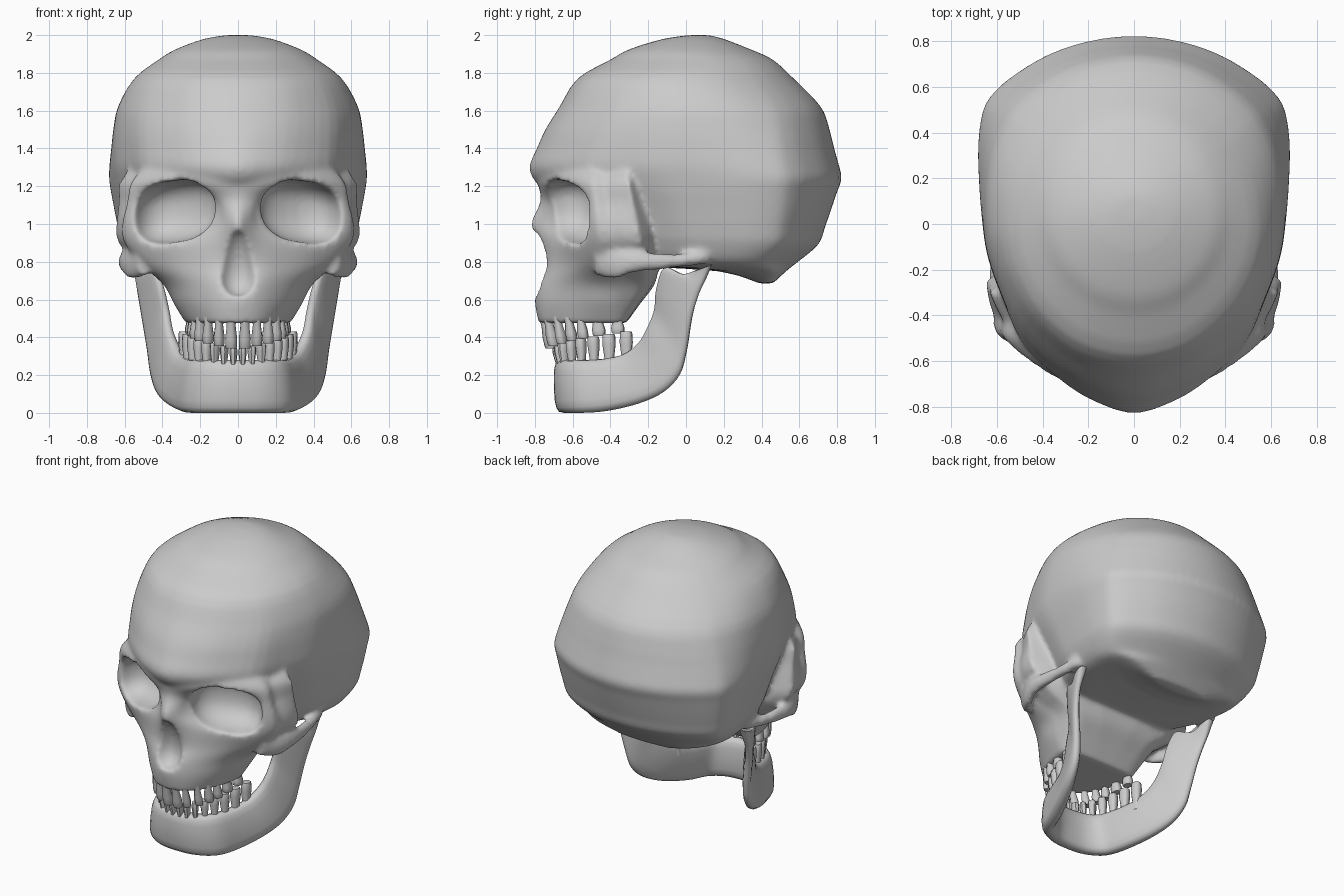
import bpy, bmesh, math
from mathutils import Vector

if "Cube" in bpy.data.objects:
    bpy.data.objects.remove(bpy.data.objects["Cube"])


def smooth_path(pts, n, closed=False):
    """Catmull-Rom refinement of points of any dimension."""
    out, m = [], len(pts)
    for i in range(m if closed else m - 1):
        def get(j):
            return pts[j % m] if closed else pts[min(max(j, 0), m - 1)]
        a, b, c, d = get(i - 1), get(i), get(i + 1), get(i + 2)
        for k in range(n):
            t = k / n
            out.append(tuple(0.5 * (2*q + (r-p)*t + (2*p-5*q+4*r-s)*t*t + (3*q-p-3*r+s)*t**3)
                             for p, q, r, s in zip(a, b, c, d)))
    if not closed:
        out.append(tuple(pts[-1]))
    return out


def add_loft(bm, rings):
    vs = [[bm.verts.new(p) for p in r] for r in rings]
    n = len(vs[0])
    for a, b in zip(vs, vs[1:]):
        for i in range(n):
            j = (i + 1) % n
            bm.faces.new((a[i], a[j], b[j], b[i]))
    bm.faces.new(vs[0])
    bm.faces.new(vs[-1])


def make(name, lofts):
    bm = bmesh.new()
    for rings in lofts:
        add_loft(bm, rings)
    bmesh.ops.recalc_face_normals(bm, faces=bm.faces)
    me = bpy.data.meshes.new(name)
    bm.to_mesh(me)
    bm.free()
    ob = bpy.data.objects.new(name, me)
    bpy.context.collection.objects.link(ob)
    return ob


def level_loft(name, outlines, n):
    """Smooth loft through (z, half outline) levels, mirrored in x."""
    flat = []
    for z, half in outlines:
        ring = half + [(-x, y) for x, y in reversed(half) if x > 0]
        flat.append([c for x, y in smooth_path(ring, n, True) for c in (x, y, z)])
    return make(name, [[[tuple(r[i:i+3]) for i in range(0, len(r), 3)] for r in smooth_path(flat, n)]])


def power(v, e):
    return math.copysign(abs(v) ** e, v)


def activate(ob):
    bpy.ops.object.select_all(action='DESELECT')
    ob.select_set(True)
    bpy.context.view_layer.objects.active = ob


def shade(ob, angle):
    activate(ob)
    bpy.ops.object.shade_smooth_by_angle(angle=math.radians(angle))


# Braincase: one plan outline (width, depth fraction) fitted to each level
plan = [(0, 0), (.18, .02), (.41, .073), (.69, .18), (.82, .3), (.92, .41), (.96, .5), (.99, .61),
        (1, .71), (.97, .8), (.9, .848), (.77, .895), (.55, .95), (.29, .986), (0, 1)]
levels = [  # z, half width, front y, back y
    (2.0, .06, .02, .12), (1.98, .18, -.12, .2), (1.925, .33, -.3, .34), (1.87, .42, -.4, .46),
    (1.77, .55, -.575, .57), (1.62, .642, -.67, .715), (1.5, .67, -.745, .76), (1.4, .681, -.79, .785),
    (1.31, .686, -.828, .81), (1.24, .682, -.81, .825), (1.17, .672, -.74, .80), (1.08, .655, -.65, .77),
    (.98, .635, -.57, .735), (.89, .61, -.5, .70), (.79, .54, -.36, .58), (.75, .42, .17, .53),
    (.685, .2, .39, .46)]
outlines = []
for z, w, yf, yb in levels:
    k = min(max((z - 1.25) / .5, 0), 1)
    outlines.append((z, [(w * ((1-k)*x + k*math.sqrt(max(0, 1-(2*t-1)**2))), yf + t*(yb-yf))
                         for x, t in plan]))
skull = level_loft("skull", outlines, 3)

# Face: half outlines from brow to upper jaw, from middle front to rear
face = level_loft("face", [
    (1.30, [(0, -.80), (.12, -.77), (.25, -.70), (.40, -.60), (.49, -.50), (.49, -.41), (.50, -.28)]),
    (1.22, [(0, -.785), (.12, -.775), (.26, -.72), (.42, -.63), (.555, -.51), (.56, -.43), (.545, -.25)]),
    (1.12, [(0, -.77), (.08, -.745), (.15, -.69), (.36, -.62), (.57, -.50), (.575, -.42), (.545, -.23)]),
    (1.00, [(0, -.825), (.06, -.77), (.14, -.69), (.36, -.62), (.58, -.50), (.61, -.41), (.545, -.20)]),
    (.90, [(0, -.785), (.10, -.74), (.24, -.67), (.42, -.59), (.57, -.49), (.60, -.39), (.535, -.18)]),
    (.78, [(0, -.74), (.12, -.73), (.25, -.66), (.39, -.57), (.49, -.48), (.50, -.38), (.43, -.17)]),
    (.68, [(0, -.795), (.10, -.77), (.20, -.70), (.315, -.58), (.385, -.45), (.385, -.30), (.29, -.18)]),
    (.58, [(0, -.80), (.10, -.775), (.195, -.70), (.28, -.58), (.335, -.45), (.33, -.33), (.24, -.25)]),
    (.475, [(0, -.78), (.10, -.755), (.17, -.69), (.235, -.58), (.27, -.45), (.27, -.35), (.18, -.32)])], 3)

# Cheek arches running back to the braincase: x, y, z, half thickness, half height
arch_path = smooth_path([(.49, -.48, .81, .05, .085), (.56, -.38, .79, .04, .085),
                         (.597, -.28, .80, .035, .06), (.592, -.15, .80, .035, .045),
                         (.57, 0, .81, .035, .035), (.54, .12, .83, .04, .045)], 3)
arches = [make("cheek_arch", [[[(s * (x + a*math.cos(u)), y, z + h*math.sin(u))
                                for u in (i*math.tau/10 for i in range(10))]
                               for x, y, z, a, h in arch_path]]) for s in (1, -1)]


# Cutters: rounded blobs for the eye sockets and the nose opening
def blob(name, loc, size, yaw, e, taper=0, shear=0):
    rings = []
    ca, sa = math.cos(yaw), math.sin(yaw)
    for i in range(1, 16):
        p = math.pi * i / 16
        h = power(math.cos(p), e)
        r = math.sin(p) ** e * (1 - taper * h)
        ring = []
        for j in range(24):
            u = math.tau * j / 24
            a, b = size[0]*r*power(math.cos(u), e), size[1]*r*power(math.sin(u), e)
            x = loc[0] + ca*a - sa*b
            ring.append((x, loc[1] + sa*a + ca*b, loc[2] + size[2]*h - shear*(abs(x) - abs(loc[0]))))
        rings.append(ring)
    ob = make(name, [rings])
    ob.hide_render = True
    return ob


cutters = [blob("socket_cutter", (s*.345, -.625, 1.065), (.23, .20, .165), s*math.radians(28), .8, 0, .14)
           for s in (1, -1)]
cutters.append(blob("nose_cutter", (0, -.80, .79), (.095, .105, .175), 0, 1, .3))

# Combine, then blend the surface
for part, op in [(face, 'UNION')] + [(a, 'UNION') for a in arches] + [(c, 'DIFFERENCE') for c in cutters]:
    m = skull.modifiers.new(part.name, 'BOOLEAN')
    m.operation, m.object, m.solver = op, part, 'EXACT'
m = skull.modifiers.new("blend", 'REMESH')
m.mode, m.voxel_size = 'VOXEL', .015
m = skull.modifiers.new("soften", 'SMOOTH')
m.factor, m.iterations = .5, 10
activate(skull)
for name in [m.name for m in skull.modifiers]:
    bpy.ops.object.modifier_apply(modifier=name)
for ob in [face] + arches + cutters:
    bpy.data.objects.remove(ob)
shade(skull, 60)

# Lower jaw: stations of lower edge, upper edge and thickness, chin to hinge
half_jaw = [(0, -.645, 0, 0, -.655, .28, .10), (.13, -.63, 0, .12, -.635, .28, .10),
            (.24, -.56, 0, .20, -.575, .28, .10), (.30, -.42, .01, .25, -.45, .285, .10),
            (.37, -.25, .05, .29, -.33, .31, .09), (.42, -.12, .11, .33, -.25, .37, .08),
            (.45, -.035, .20, .36, -.205, .45, .07), (.47, .0, .32, .375, -.165, .55, .06),
            (.50, .03, .50, .40, -.155, .66, .055), (.52, .065, .62, .44, -.115, .77, .05),
            (.53, .10, .70, .48, -.02, .735, .05), (.53, .137, .785, .51, .04, .75, .06)]
stations = [(-a, b, c, -d, e, f, g) for a, b, c, d, e, f, g in reversed(half_jaw[1:])] + half_jaw
stations = smooth_path(stations, 4)
mids = [(Vector(s[:3]) + Vector(s[3:6])) / 2 for s in stations]
rings = []
for i, s in enumerate(stations):
    up = (Vector(s[3:6]) - Vector(s[:3])) / 2
    along = mids[min(i+1, len(mids)-1)] - mids[max(i-1, 0)]
    side = along.cross(up).normalized() * s[6] / 2
    rings.append([tuple(mids[i] + up*power(math.cos(u), .65) + side*power(math.sin(u), .65))
                  for u in (k*math.tau/16 for k in range(16))])
shade(make("lower_jaw", [rings]), 60)


# Teeth: tapered eight-sided pegs following each dental arch
def teeth(name, arc, root, tip_front, tip_back, lean):
    lofts = []
    n = len(arc)
    for i, (x, y, w) in enumerate(arc):
        a, b = arc[max(i-1, 0)], arc[min(i+1, n-1)]
        t = Vector((b[0]-a[0], b[1]-a[1])).normalized()
        tip = tip_front + (tip_back-tip_front) * i / (n-1)
        for s in (1, -1):
            peg = []
            for f, k in ((0, .8), (.35, .75), (.7, 1), (.92, .97), (1, .85)):
                ring = []
                for j in range(8):
                    u = math.tau * (j + .5) / 8
                    p, q = w*k*power(math.cos(u), .7), .03*k*power(math.sin(u), .7)
                    ring.append((s*(x + t.x*p - t.y*q), y + t.y*p + t.x*q + lean*f*(1 - i/n),
                                 root + (tip-root)*f))
                peg.append(ring)
            lofts.append(peg)
    shade(make(name, lofts), 50)


teeth("upper_teeth", [(.036, -.755, .03), (.10, -.735, .026), (.158, -.685, .026), (.2, -.625, .028),
                      (.225, -.56, .028), (.24, -.47, .036), (.25, -.365, .036)], .52, .34, .42, .04)
teeth("lower_teeth", [(.024, -.665, .02), (.073, -.658, .02), (.122, -.64, .022), (.165, -.6, .025),
                      (.205, -.55, .027), (.238, -.485, .03), (.265, -.405, .034), (.285, -.315, .034)],
      .23, .345, .43, -.015)
